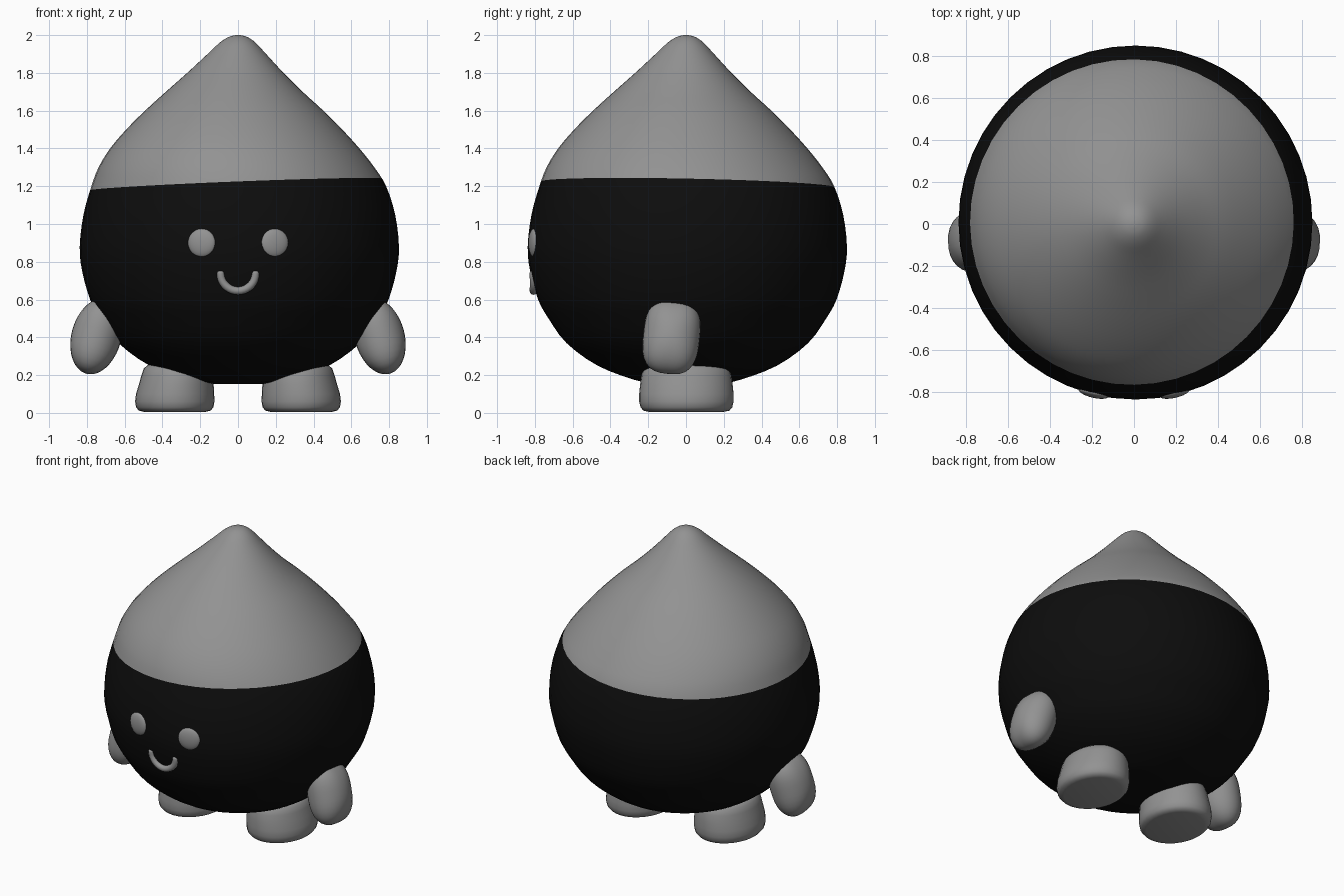
import bpy, bmesh, math
from mathutils import Vector, Matrix

if "Cube" in bpy.data.objects:
    bpy.data.objects.remove(bpy.data.objects["Cube"])


def material(name, value):
    m = bpy.data.materials.new(name)
    m.diffuse_color = (value, value, value, 1)
    m.use_nodes = True
    m.node_tree.nodes["Principled BSDF"].inputs["Base Color"].default_value = m.diffuse_color
    return m


GREY = material("mid grey", 0.29)
BLACK = material("black", 0.004)


def finish(bm, name, mats, angle=50):
    bmesh.ops.recalc_face_normals(bm, faces=bm.faces)
    me = bpy.data.meshes.new(name)
    bm.to_mesh(me)
    bm.free()
    ob = bpy.data.objects.new(name, me)
    bpy.context.collection.objects.link(ob)
    for m in mats:
        me.materials.append(m)
    bpy.ops.object.select_all(action='DESELECT')
    ob.select_set(True)
    bpy.context.view_layer.objects.active = ob
    bpy.ops.object.shade_smooth_by_angle(angle=math.radians(angle))
    return ob


def loft(rings, segs):
    """Elliptical rings (cx, cy, z, rx, ry) joined and capped."""
    bm = bmesh.new()
    loops = []
    for cx, cy, z, rx, ry in rings:
        loops.append([bm.verts.new((cx + rx * math.cos(2 * math.pi * i / segs),
                                    cy + ry * math.sin(2 * math.pi * i / segs), z))
                      for i in range(segs)])
    for a, b in zip(loops, loops[1:]):
        for i in range(segs):
            j = (i + 1) % segs
            bm.faces.new((a[i], a[j], b[j], b[i]))
    bm.faces.new(loops[0])
    bm.faces.new(loops[-1])
    return bm


def smooth_points(pts, steps):
    """Catmull-Rom interpolation of a profile."""
    pts = [Vector(p) for p in pts]
    out = []
    for i in range(len(pts) - 1):
        p0, p1, p2 = pts[max(i - 1, 0)], pts[i], pts[i + 1]
        p3 = pts[min(i + 2, len(pts) - 1)]
        for k in range(steps):
            t = k / steps
            out.append(0.5 * (2 * p1 + (p2 - p0) * t
                              + (2 * p0 - 5 * p1 + 4 * p2 - p3) * t * t
                              + (3 * p1 - p0 - 3 * p2 + p3) * t ** 3))
    return out + [pts[-1]]


# Drop-shaped body: radius, height, sideways drift
profile = [(.10, .152, .007), (.18, .157, .007), (.28, .175, .007), (.475, .25, .007),
           (.64, .37, .007), (.735, .5, .007), (.79, .6, .007), (.832, .75, .007),
           (.845, .88, .007), (.825, 1.05, .007), (.78, 1.2, .004), (.73, 1.3, -.008),
           (.66, 1.4, -.017), (.572, 1.5, -.02), (.472, 1.6, -.02), (.362, 1.7, -.02),
           (.255, 1.8, -.014), (.155, 1.9, -.006), (.095, 1.96, -.002),
           (.05, 1.99, 0), (.012, 2.0, 0)]
bm = loft([(p.z, p.z, p.y, p.x, p.x) for p in smooth_points(profile, 3)], 48)

# Slanted colour line between the cap and the body
point, normal = Vector((0, 0, 1.21)), Vector((-.04, .02, 1)).normalized()
bmesh.ops.bisect_plane(bm, geom=bm.verts[:] + bm.edges[:] + bm.faces[:],
                       plane_co=point, plane_no=normal)
for f in bm.faces:
    f.material_index = 0 if (f.calc_center_median() - point).dot(normal) > 0 else 1
finish(bm, "body", [GREY, BLACK])

# Rounded flat-bottomed feet: height, width, depth, inward shift
foot = [(.006, .165, .2, 0), (.012, .19, .228, 0), (.03, .205, .243, 0),
        (.06, .21, .25, 0), (.1, .207, .25, .002), (.15, .198, .245, .008),
        (.2, .188, .238, .012), (.235, .178, .225, .014), (.255, .155, .2, .014),
        (.262, .11, .15, .014)]
for side, label in ((1, "right"), (-1, "left")):
    bm = loft([(side * (.335 - s), .002, z, rx, ry) for z, rx, ry, s in foot], 32)
    finish(bm, label + "_foot", [GREY])

    # Flattened arms with squarish ends, leaning outwards
    bm = bmesh.new()
    bmesh.ops.create_uvsphere(bm, u_segments=28, v_segments=20, radius=1)
    for v in bm.verts:
        d = v.co.copy()
        yz = (abs(d.y) ** 2.9 + abs(d.z) ** 2.9) ** (1 / 2.9)
        k = math.hypot(d.y, d.z) / yz if yz > 1e-6 else 1
        v.co = Vector((d.x * .132, d.y * k * .15, d.z * k * .203))
    turn = Matrix.Rotation(math.radians(-15 * side), 4, 'Y') @ \
        Matrix.Rotation(math.radians(-6), 4, 'X')
    bm.transform(Matrix.Translation((side * .75, -.077, .405)) @ turn)
    finish(bm, label + "_arm", [GREY])

    # Button eyes lying on the surface
    bm = bmesh.new()
    bmesh.ops.create_uvsphere(bm, u_segments=24, v_segments=16, radius=1)
    bm.transform(Matrix.Translation((side * .193 + .001, -.805, .9))
                 @ Matrix.Rotation(side * .23, 4, 'Z')
                 @ Matrix.Diagonal((.075, .025, .075, 1)))
    finish(bm, label + "_eye", [GREY])

# Smile: bent round bar
bm = bmesh.new()
loops = []
steps, sides, big = 18, 12, .092
for i in range(-3, steps + 4):
    # extra rings at both ends shrink to rounded tips
    over = max(-i, i - steps, 0) / 3
    a = math.pi + math.pi * min(max(i, 0), steps) / steps
    r = .021 * math.sqrt(max(1 - over * over, .01))
    ext = .018 * over
    c = Vector((big * math.cos(a), 0, .738 + big * math.sin(a) + ext))
    c.y = .008 - math.sqrt((.817 + .06 * (c.z - .68)) ** 2 - c.x ** 2)
    out = Vector((math.cos(a), 0, math.sin(a)))
    loops.append([bm.verts.new(c + r * (out * math.cos(2 * math.pi * k / sides)
                                        + Vector((0, 1, 0)) * math.sin(2 * math.pi * k / sides)))
                  for k in range(sides)])
for a, b in zip(loops, loops[1:]):
    for k in range(sides):
        n = (k + 1) % sides
        bm.faces.new((a[k], a[n], b[n], b[k]))
bm.faces.new(loops[0])
bm.faces.new(loops[-1])
finish(bm, "smile", [GREY], 80)
